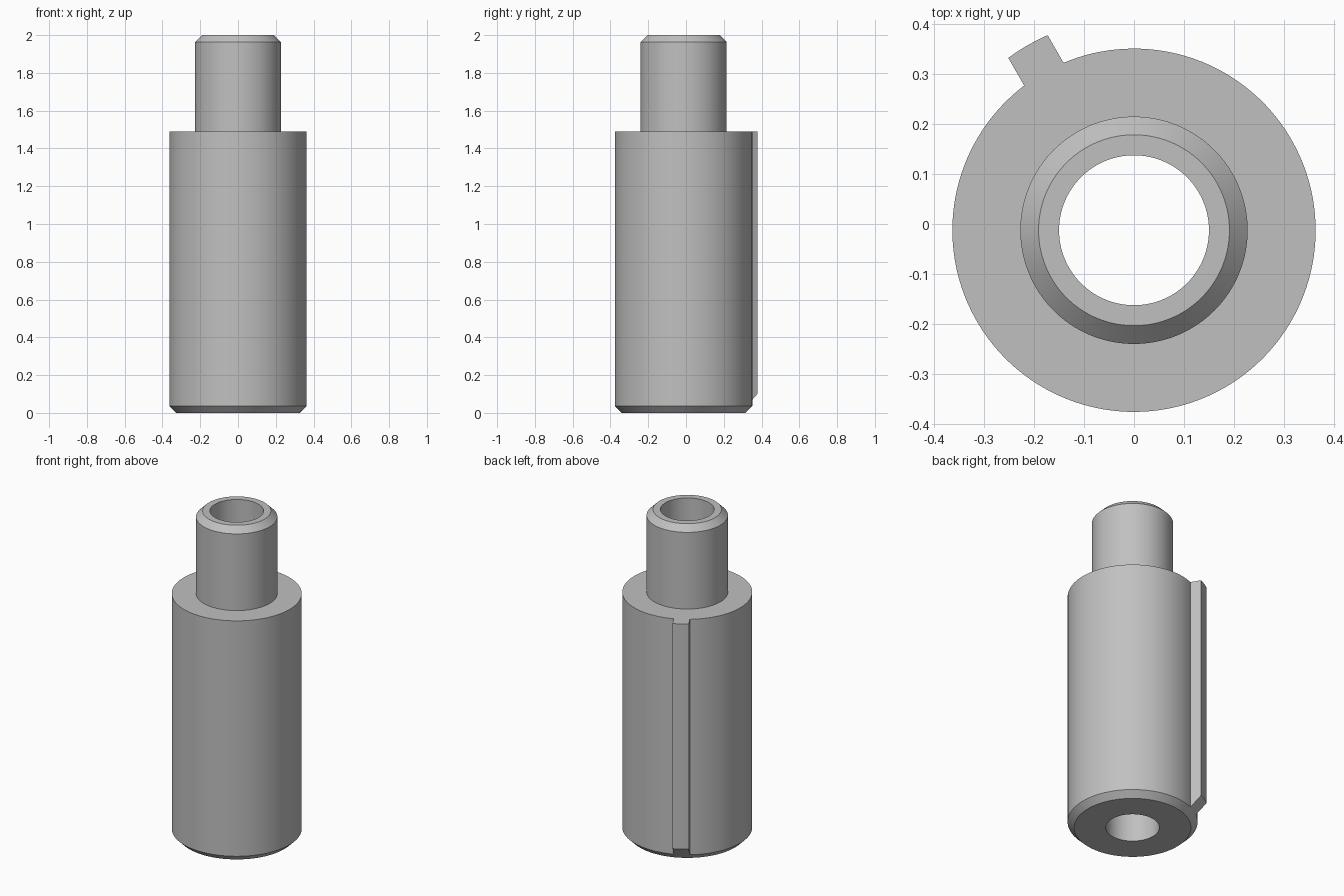
import bpy
import bmesh
from math import sin, cos, asin, radians, pi

cube = bpy.data.objects.get("Cube")
if cube:
    bpy.data.objects.remove(cube, do_unlink=True)

# Main sizes
BODY_R, KEY_R, NECK_R, BORE_R = 0.3635, 0.427, 0.2275, 0.15
BASE_R, LIP_R = 0.327, 0.191
SHOULDER_Z, TOP_Z = 1.49, 2.0
KEY_HALF, KEY_ANGLE = 0.0455, radians(120)
CENTRE_Y = -0.0125


def span(start, end, steps):
    return [start + (end - start) * i / steps for i in range(steps + 1)]


def section(outer):
    """Closed radial section (radius, height) for a given outer radius."""
    return [(BORE_R, 0), (BASE_R, 0), (outer, outer - BASE_R),
            (outer, SHOULDER_Z), (NECK_R, SHOULDER_Z),
            (NECK_R, TOP_Z - (NECK_R - LIP_R)), (LIP_R, TOP_Z), (BORE_R, TOP_Z)]


# Columns around the axis: the key first, then the round body
key_a = asin(KEY_HALF / KEY_R)
body_a = asin(KEY_HALF / BODY_R)
columns = [(a, KEY_R) for a in span(-key_a, key_a, 6)]
columns += [(a, BODY_R) for a in span(body_a, 2 * pi - body_a, 140)]

# Stepped sleeve with chamfers, through bore and lengthwise key
bm = bmesh.new()
loops = [[bm.verts.new((r * cos(a + KEY_ANGLE), r * sin(a + KEY_ANGLE) + CENTRE_Y, z))
          for r, z in section(outer)] for a, outer in columns]
for i, here in enumerate(loops):
    there = loops[(i + 1) % len(loops)]
    for j in range(len(here)):
        k = (j + 1) % len(here)
        bm.faces.new((here[j], there[j], there[k], here[k]))
bmesh.ops.recalc_face_normals(bm, faces=bm.faces)
mesh = bpy.data.meshes.new("keyed_sleeve")
bm.to_mesh(mesh)
bm.free()
sleeve = bpy.data.objects.new("keyed_sleeve", mesh)
bpy.context.collection.objects.link(sleeve)

# Plain grey material
grey = bpy.data.materials.new("grey")
grey.use_nodes = True
colour = (0.53, 0.53, 0.53, 1)
grey.diffuse_color = colour
grey.node_tree.nodes["Principled BSDF"].inputs["Base Color"].default_value = colour
mesh.materials.append(grey)

# Smooth curved walls, sharp rims
bpy.ops.object.select_all(action='DESELECT')
sleeve.select_set(True)
bpy.context.view_layer.objects.active = sleeve
bpy.ops.object.shade_smooth_by_angle(angle=radians(25))
